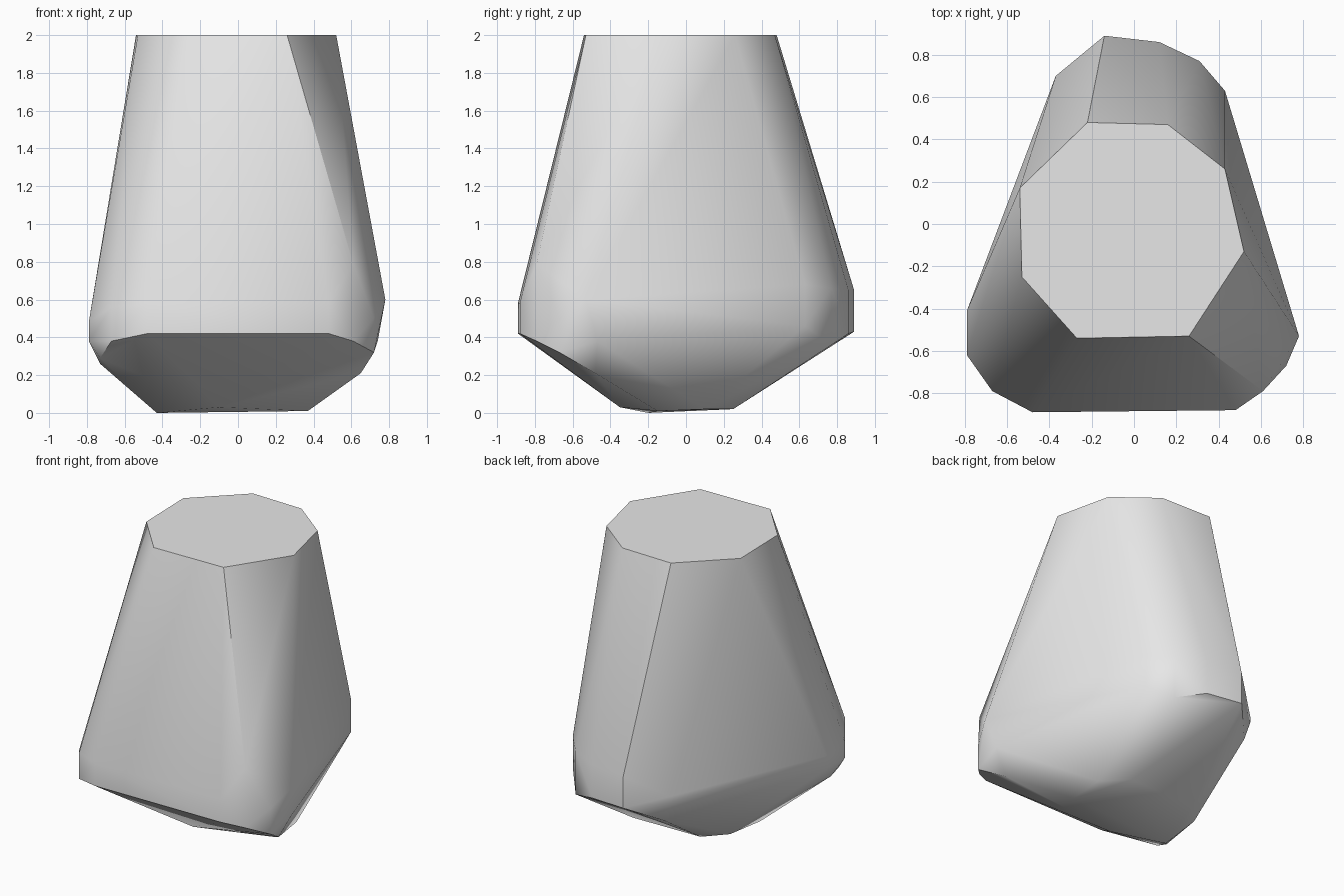
import bpy
import bmesh
import math

default_cube = bpy.data.objects.get("Cube")
if default_cube:
    bpy.data.objects.remove(default_cube, do_unlink=True)


def make_material(name, colour):
    material = bpy.data.materials.new(name)
    material.use_nodes = True
    material.diffuse_color = colour
    shader = material.node_tree.nodes.get("Principled BSDF")
    shader.inputs["Base Color"].default_value = colour
    return material


def hull_object(name, points, material):
    """Wrap the corner points in a convex skin and shade it by angle."""
    mesh = bpy.data.meshes.new(name)
    bm = bmesh.new()
    corners = [bm.verts.new(point) for point in points]
    result = bmesh.ops.convex_hull(bm, input=corners)
    spare = set(result["geom_interior"]) | set(result["geom_unused"])
    spare_verts = [v for v in spare if isinstance(v, bmesh.types.BMVert)]
    bmesh.ops.delete(bm, geom=spare_verts, context="VERTS")
    # Join the coplanar triangles into clean flat facets
    bmesh.ops.dissolve_limit(bm, angle_limit=math.radians(1),
                             verts=bm.verts[:], edges=bm.edges[:])
    bmesh.ops.recalc_face_normals(bm, faces=bm.faces[:])
    bm.to_mesh(mesh)
    bm.free()
    mesh.materials.append(material)
    obj = bpy.data.objects.new(name, mesh)
    bpy.context.collection.objects.link(obj)
    bpy.ops.object.select_all(action="DESELECT")
    obj.select_set(True)
    bpy.context.view_layer.objects.active = obj
    bpy.ops.object.shade_smooth_by_angle(angle=math.radians(40))
    return obj


# Flat top outline (x, y)
top_height = 2
top_outline = [
    (-.27, -.54), (.26, -.53), (.52, -.13), (.43, .26),
    (.16, .47), (-.22, .48), (-.54, .17), (-.53, -.25),
]

# Widest band: x, y, lower height, upper height
belt = [
    (-.48, -.89, .42, .58), (.48, -.88, .42, .58),
    (.61, -.79, .38, .79), (.72, -.67, .32, .5),
    (.43, .63, .46, .68), (.31, .77, .36, .66),
    (.12, .86, .42, .65), (-.14, .89, .43, .65),
    (-.37, .7, .46, .5), (-.79, -.41, .38, .47),
    (-.79, -.62, .38, .48), (-.67, -.79, .38, .56),
]

# Chipped corners between the band and the base
chips = [
    (.78, -.53, .6), (.74, -.47, .38), (.65, -.48, .21),
    (-.73, -.64, .29), (-.73, -.55, .26), (-.32, .7, .32),
]

# Small uneven base
base = [
    (-.28, .24, .02), (.23, .25, .02), (.38, .1, .02), (.37, -.15, .01),
    (-.1, -.35, .03), (-.43, -.2, 0), (-.41, .1, .02),
]

points = [(x, y, top_height) for x, y in top_outline]
for x, y, lower, upper in belt:
    points += [(x, y, lower), (x, y, upper)]
points += chips + base

stone_grey = make_material("stone grey", (.8, .8, .8, 1))
hull_object("rock", points, stone_grey)
